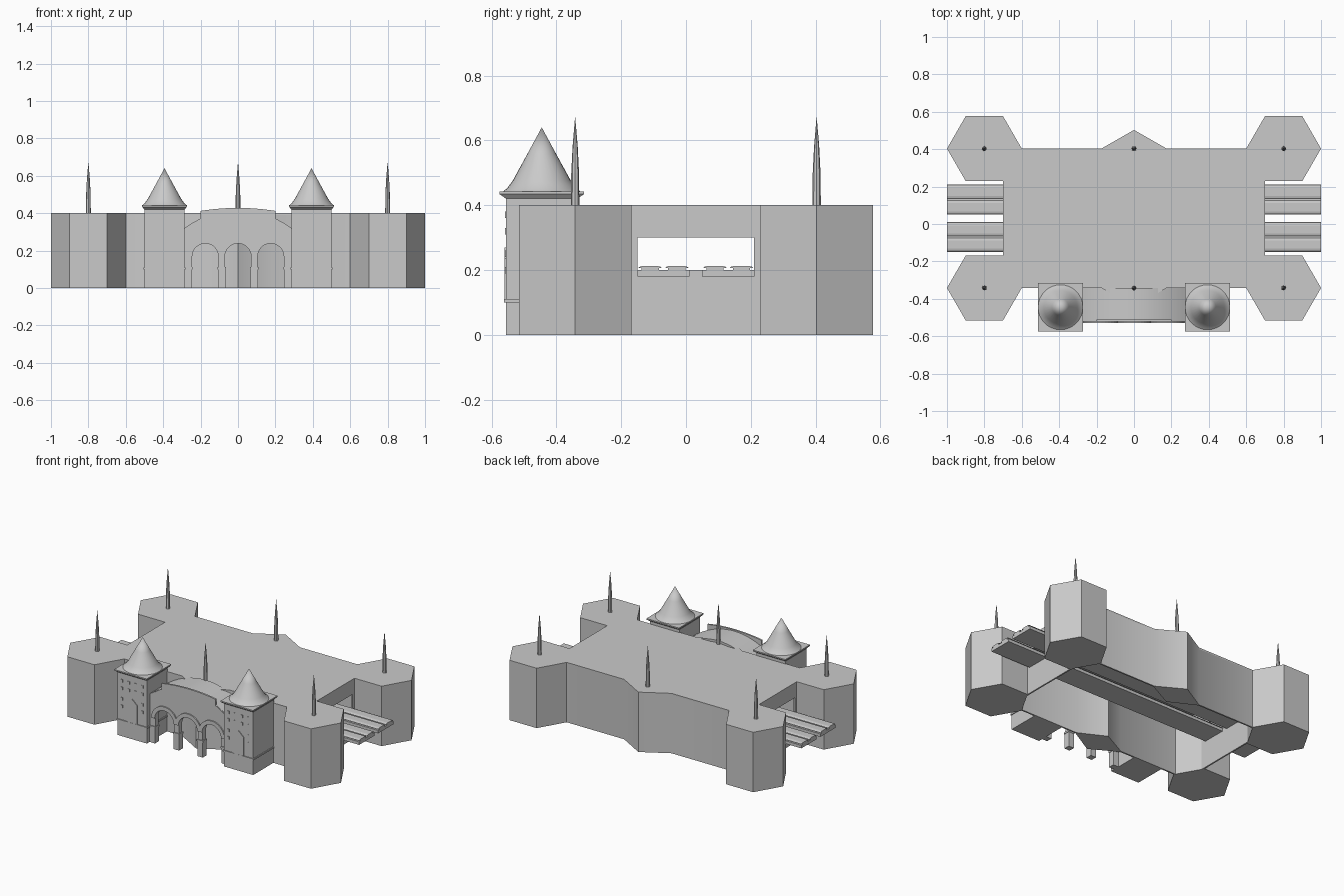
import bpy, bmesh
from math import sin, cos, pi, radians
from mathutils import Vector

cube = bpy.data.objects.get("Cube")
if cube:
    bpy.data.objects.remove(cube)

stone = bpy.data.materials.new("grey_stone")
stone.use_nodes = True
GREY = (0.59, 0.59, 0.59, 1)
stone.diffuse_color = GREY
stone.node_tree.nodes["Principled BSDF"].inputs["Base Color"].default_value = GREY


def finish(name, bm, smooth=False):
    bmesh.ops.recalc_face_normals(bm, faces=bm.faces[:])
    me = bpy.data.meshes.new(name)
    bm.to_mesh(me)
    bm.free()
    me.materials.append(stone)
    ob = bpy.data.objects.new(name, me)
    bpy.context.collection.objects.link(ob)
    if smooth:
        bpy.context.view_layer.objects.active = ob
        ob.select_set(True)
        bpy.ops.object.shade_smooth_by_angle(angle=radians(35))
        ob.select_set(False)
    return ob


def prism(name, pts, lo, hi, axis="z", smooth=False):
    """Extrude a 2D outline along an axis; the outline uses the other two axes in order."""
    place = {"x": lambda a, b: (lo, a, b), "y": lambda a, b: (a, lo, b), "z": lambda a, b: (a, b, lo)}[axis]
    bm = bmesh.new()
    face = bm.faces.new([bm.verts.new(place(a, b)) for a, b in pts])
    ext = bmesh.ops.extrude_face_region(bm, geom=[face])
    step = Vector([hi - lo if c == axis else 0 for c in "xyz"])
    bmesh.ops.translate(bm, vec=step, verts=[v for v in ext["geom"] if isinstance(v, bmesh.types.BMVert)])
    return finish(name, bm, smooth)


def box(name, x0, x1, y0, y1, z0, z1):
    return prism(name, [(x0, y0), (x1, y0), (x1, y1), (x0, y1)], z0, z1)


def lathe(name, x, y, profile, sides, smooth=False):
    """Turn (radius, height) points about a vertical axis."""
    bm = bmesh.new()
    for (r0, z0), (r1, z1) in zip(profile, profile[1:]):
        bmesh.ops.create_cone(bm, cap_ends=False, segments=sides, radius1=r0, radius2=r1, depth=z1 - z0)
        bmesh.ops.translate(bm, vec=(x, y, (z0 + z1) / 2), verts=bm.verts[-2 * sides:] if r1 else bm.verts[-sides - 1:])
    bmesh.ops.remove_doubles(bm, verts=bm.verts[:], dist=0.0003)
    return finish(name, bm, smooth)


def arc(cx, cz, r, a0, a1, n=16):
    return [(cx + r * cos(a0 + (a1 - a0) * i / n), cz + r * sin(a0 + (a1 - a0) * i / n)) for i in range(n + 1)]


TOP, FRONT, BACK, T = 0.4, -0.342, 0.403, 0.01

# Hollow main hall: roof and end walls with a track opening
box("roof", -0.7, 0.7, FRONT, BACK, TOP - T, TOP)
for s, side in ((1, "left"), (-1, "right")):
    x0, x1 = sorted((s * 0.7, s * (0.7 - T)))
    box(side + "_wall_lower", x0, x1, FRONT, BACK, 0, 0.2)
    box(side + "_wall_upper", x0, x1, FRONT, BACK, 0.3, TOP - T)
    box(side + "_wall_front", x0, x1, FRONT, -0.15, 0.2, 0.3)
    box(side + "_wall_back", x0, x1, 0.21, BACK, 0.2, 0.3)

# Long walls with pointed bays, corner towers and spires
SPIRE = [(0.013, TOP), (0.012, 0.5), (0.008, 0.58), (0, 0.675)]
BAY = [(-0.7, 0), (-0.175, 0), (0, 0.1), (0.175, 0), (0.7, 0)]
for y, out, end in ((FRONT, -1, "front"), (BACK, 1, "back")):
    outer = [(x, y + out * d) for x, d in BAY]
    inner = [(x, y - out * max(d, T)) for x, d in reversed(BAY)]
    prism(end + "_wall", outer + inner, 0, TOP, "z", True)
    lathe(end + "_centre_spire", 0, y, SPIRE, 8)
    for x, side in ((0.8, "left"), (-0.8, "right")):
        hexagon = [(x + 0.2 * cos(i * pi / 3), y + 0.2 * sin(i * pi / 3)) for i in range(6)]
        prism(f"{end}_{side}_corner_tower", hexagon, 0, TOP)
        lathe(f"{end}_{side}_spire", x, y, SPIRE, 8)

# Track beds running through the hall, each with two low flat-topped strips
for y, label in ((-0.15, "front"), (0.05, "back")):
    box(label + "_track_bed", -1, 1, y, y + 0.161, 0.18, 0.2)
    for k in range(2):
        a, b = y + 0.003 + k * 0.082, y + 0.076 + k * 0.082
        prism(f"{label}_track_{k + 1}",
              [(a + 0.01, 0.2), (a + 0.01, 0.206), (a, 0.206), (a + 0.004, 0.21), (a + 0.015, 0.213),
               (b - 0.015, 0.213), (b - 0.004, 0.21), (b, 0.206), (b - 0.01, 0.206), (b - 0.01, 0.2)], -1, 1, "x")

# Gate towers with flared eaves and conical roofs
for x, side in ((0.393, "left"), (-0.393, "right")):
    w, yf, yb, yc = 0.108, -0.555, FRONT + T / 2, -0.445
    box(side + "_gate_base", x - w, x + w, yf, yb, 0, 0.1)
    box(side + "_gate_ledge", x - w - 0.005, x + w + 0.005, yf - 0.006, yb, 0.1, 0.11)
    box(side + "_gate_tower", x - w, x + w, yf, yb, 0.11, 0.42)
    bm = bmesh.new()
    rings = []
    for hx, hy, z in ((w, 0.11, 0.42), (0.12, 0.13, 0.434), (0.12, 0.13, 0.442)):
        rings.append([bm.verts.new((x + a * hx, yc + b * hy, z)) for a, b in ((-1, -1), (1, -1), (1, 1), (-1, 1))])
    for lo, hi in zip(rings, rings[1:]):
        for i in range(4):
            j = (i + 1) % 4
            bm.faces.new((lo[i], lo[j], hi[j], hi[i]))
    bm.faces.new(rings[0])
    bm.faces.new(rings[-1])
    finish(side + "_gate_eave", bm)
    lathe(side + "_gate_roof", x, yc, [(0.12, 0.442), (0.107, 0.452), (0.09, 0.475), (0.045, 0.557), (0, 0.64)], 32, True)
    # Gabled window frame and small window plates
    prism(side + "_gate_window", [(x - 0.04, 0.11), (x + 0.04, 0.11), (x + 0.04, 0.235), (x, 0.27), (x - 0.04, 0.235)],
          yf - 0.005, yf, "y")
    for row, z in enumerate((0.19, 0.24, 0.31, 0.36)):
        for col in (-0.075, -0.025, 0.025, 0.075):
            if row > 1 or abs(col) > 0.05:
                box(f"{side}_gate_small_window", x + col - 0.007, x + col + 0.007, yf - 0.003, yf, z, z + 0.02)

# Arcade wall with three round arches
R, SPRING, ARCHES, y0, y1 = 0.07, 0.168, (-0.175, 0, 0.175), -0.522, -0.49
outline = [(-0.287, 0)]
for c in ARCHES:
    outline += [(c - R, 0)] + arc(c, SPRING, R, pi, 0) + [(c + R, 0)]
outline += [(0.287, 0), (0.287, 0.32), (0.2, 0.37), (-0.2, 0.37), (-0.287, 0.32)]
prism("arcade_wall", outline, y0, y1, "y")
for i, c in enumerate(ARCHES):
    prism(f"arch_moulding_{i + 1}", arc(c, SPRING, R, 0, pi) + arc(c, SPRING, R + 0.026, pi, 0), y0 - 0.008, y0, "y")
for i, c in enumerate((-0.265, -0.0875, 0.0875, 0.265)):
    box(f"pillar_base_{i + 1}", c - 0.02, c + 0.02, y0 - 0.004, y1 + 0.004, 0, 0.1)
    box(f"pillar_capital_{i + 1}", c - 0.023, c + 0.023, y0 - 0.006, y1 + 0.006, 0.1, 0.112)

# Vaulted porch roof and curved parapet
vault = [(x / 10 * 0.287, 0.42 - 0.1 * (x / 10) ** 2) for x in range(-10, 11)]
prism("porch_vault", vault + [(x, z - 0.015) for x, z in reversed(vault)], y0 + 0.005, FRONT, "y", True)
crest = [(x / 8 * 0.2, 0.428 - 0.016 * (x / 8) ** 2) for x in range(-8, 9)]
prism("porch_parapet", crest + [(0.2, 0.36), (-0.2, 0.36)], y0, y0 + 0.012, "y")
